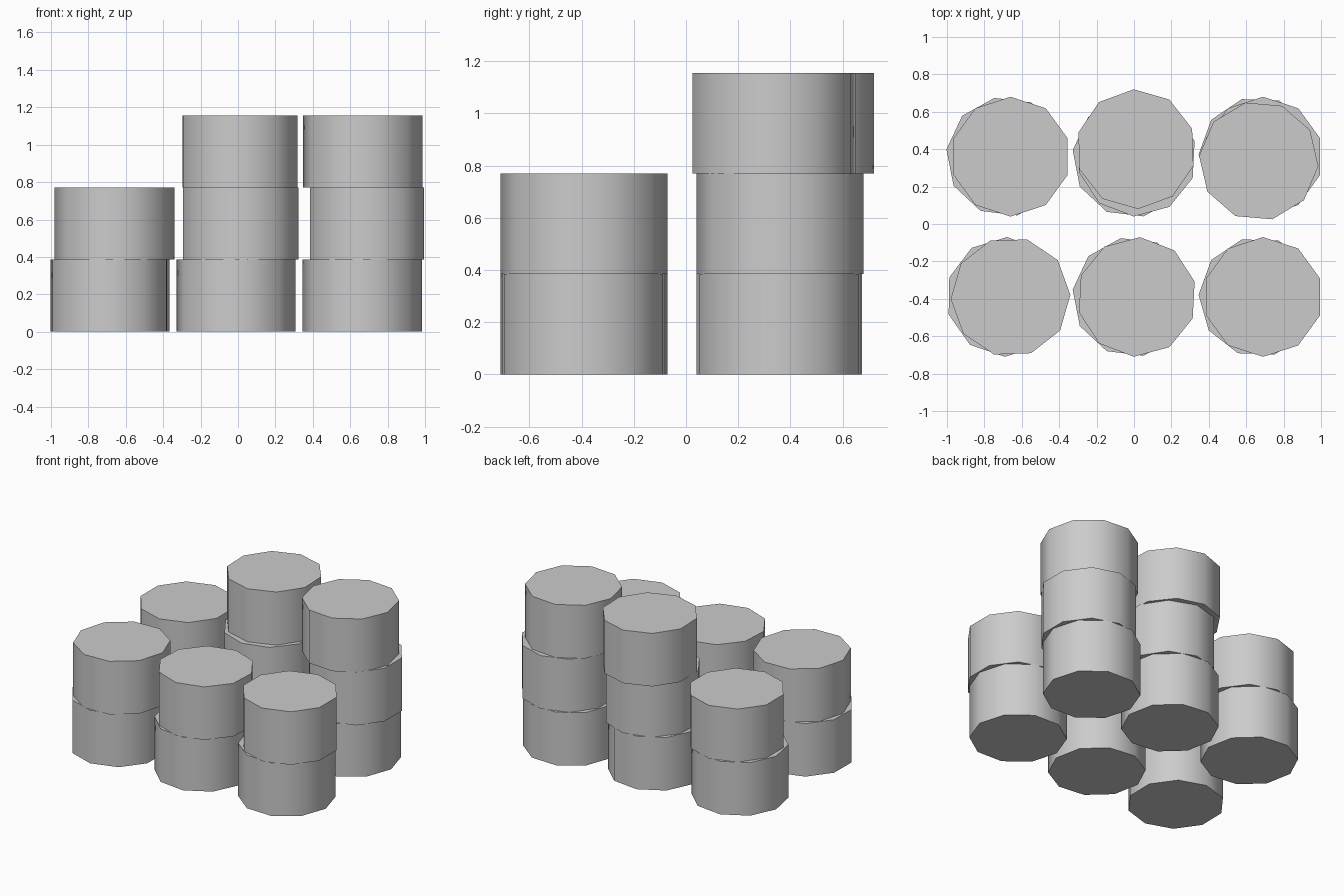
import bpy
from math import radians

cube = bpy.data.objects.get("Cube")
if cube:
    bpy.data.objects.remove(cube, do_unlink=True)

RADIUS, HEIGHT, SIDES = 0.32, 0.385, 10

grey = bpy.data.materials.new("plain_grey")
grey.use_nodes = True
colour = (0.6, 0.6, 0.6, 1)
grey.diffuse_color = colour
grey.node_tree.nodes["Principled BSDF"].inputs["Base Color"].default_value = colour


def drum(name, x, y, level, turn):
    """Ten-sided drum with a corner at angle `turn`, resting on its level."""
    bpy.ops.mesh.primitive_cylinder_add(
        vertices=SIDES, radius=RADIUS, depth=HEIGHT,
        location=(x, y, HEIGHT * (level + 0.5)),
        rotation=(0, 0, radians(turn - 90)))
    ob = bpy.context.object
    ob.name = name
    ob.data.materials.append(grey)
    bpy.ops.object.shade_smooth_by_angle(angle=radians(40))


# Each stack lists its drums from the ground up: x, y, corner angle
stacks = {
    "front_right": [(-0.685, -0.39, 89), (-0.66, -0.39, 2)],
    "front_middle": [(-0.01, -0.39, 29), (0.015, -0.39, 87)],
    "front_left": [(0.665, -0.39, -2), (0.69, -0.39, 90)],
    "back_right": [(-0.685, 0.36, 29), (-0.66, 0.36, 90)],
    "back_middle": [(-0.01, 0.355, 29), (0.015, 0.36, 87), (0.01, 0.40, 92)],
    "back_left": [(0.665, 0.36, -2), (0.69, 0.36, 90), (0.667, 0.337, -5)],
}
tiers = ("lower", "middle", "upper")

for place, drums in stacks.items():
    for level, (x, y, turn) in enumerate(drums):
        drum(f"{place}_{tiers[level]}_drum", x, y, level, turn)
